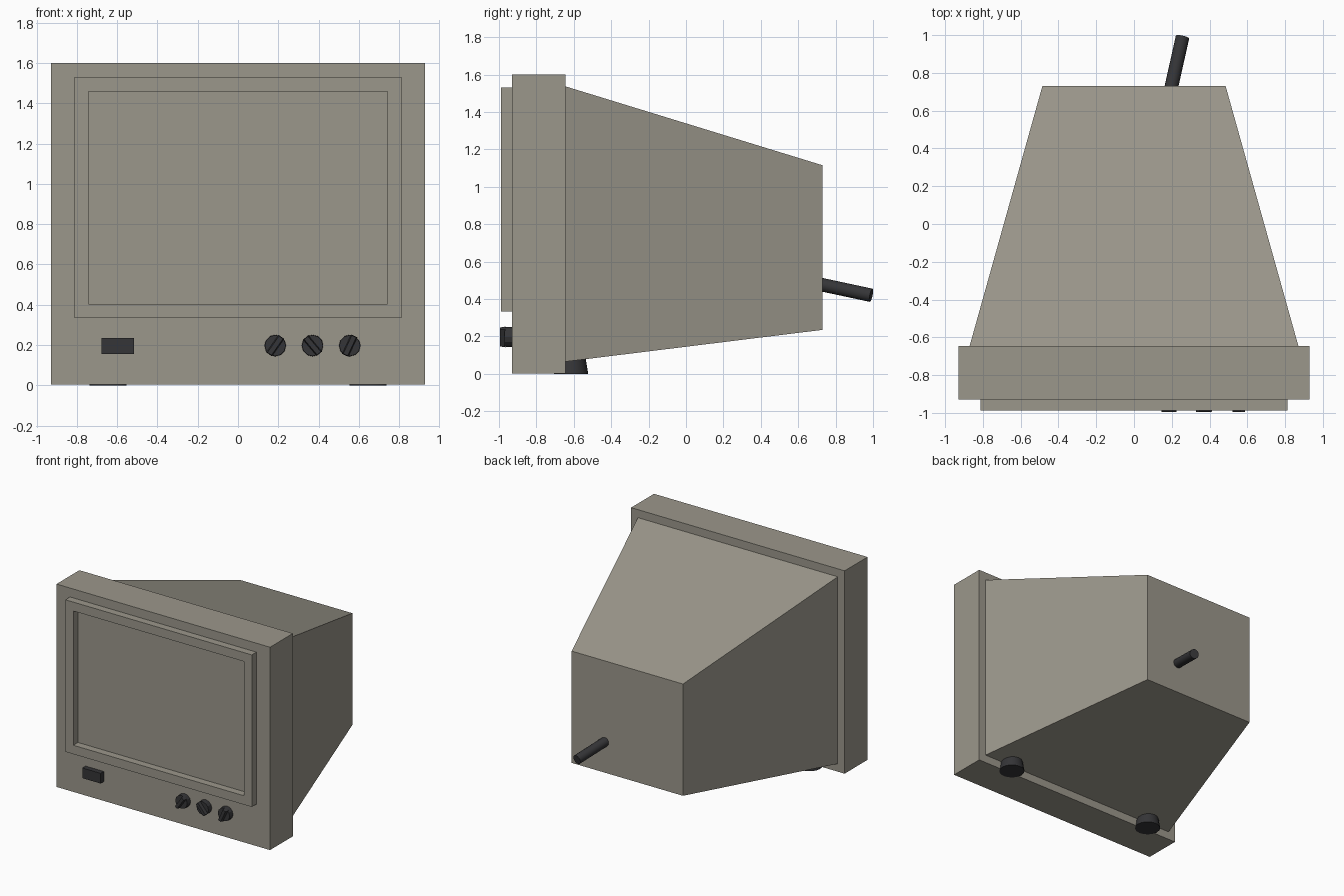
import bpy, bmesh, math
from mathutils import Vector

if "Cube" in bpy.data.objects:
    bpy.data.objects.remove(bpy.data.objects["Cube"])


def material(name, rgb):
    m = bpy.data.materials.new(name)
    m.diffuse_color = (*rgb, 1)
    m.use_nodes = True
    m.node_tree.nodes["Principled BSDF"].inputs["Base Color"].default_value = m.diffuse_color
    return m


CASE = material("case_beige", (0.33, 0.31, 0.26))
DARK = material("dark_plastic", (0.035, 0.035, 0.038))


def finish(name, bm, mat):
    bmesh.ops.recalc_face_normals(bm, faces=bm.faces)
    me = bpy.data.meshes.new(name)
    bm.to_mesh(me)
    bm.free()
    me.materials.append(mat)
    ob = bpy.data.objects.new(name, me)
    bpy.context.collection.objects.link(ob)
    return ob


def loft(name, a, b, mat):
    """Closed body between two rectangles, each (half width, y, z low, z high, x centre)."""
    bm = bmesh.new()
    rings = []
    for hw, y, z0, z1, cx in (a, b):
        rings.append([bm.verts.new((cx + sx * hw, y, z))
                      for sx, z in ((-1, z0), (1, z0), (1, z1), (-1, z1))])
        bm.faces.new(rings[-1])
    for i in range(4):
        j = (i + 1) % 4
        bm.faces.new((rings[0][i], rings[0][j], rings[1][j], rings[1][i]))
    return finish(name, bm, mat)


def rod(name, p, q, r1, r2, sides, mat):
    """Cylinder or cone from p to q."""
    p, q = Vector(p), Vector(q)
    bm = bmesh.new()
    bmesh.ops.create_cone(bm, cap_ends=True, segments=sides, radius1=r1,
                          radius2=r2, depth=(q - p).length)
    ob = finish(name, bm, mat)
    ob.rotation_mode = 'QUATERNION'
    ob.rotation_quaternion = (q - p).to_track_quat('Z', 'Y')
    ob.location = (p + q) / 2
    for f in ob.data.polygons:
        f.use_smooth = len(f.vertices) == 4 and sides > 12
    return ob


# Front housing and tapered rear shell
loft("front_housing", (0.93, -0.93, 0.003, 1.6, 0), (0.93, -0.645, 0.003, 1.6, 0), CASE)
loft("rear_shell", (0.87, -0.645, 0.065, 1.537, 0), (0.485, 0.73, 0.235, 1.115, 0), CASE)

# Raised screen surround; the housing face inside it is the screen
bm = bmesh.new()
rings = []
for hw, z0, z1, y in ((0.812, 0.333, 1.53, -0.93), (0.812, 0.333, 1.53, -0.988),
                      (0.743, 0.403, 1.46, -0.988), (0.743, 0.403, 1.46, -0.93)):
    rings.append([bm.verts.new((x, y, z))
                  for x, z in ((-hw, z0), (hw, z0), (hw, z1), (-hw, z1))])
for k in range(4):
    n = rings[(k + 1) % 4]
    for i in range(4):
        j = (i + 1) % 4
        bm.faces.new((rings[k][i], rings[k][j], n[j], n[i]))
finish("screen_surround", bm, CASE)

# Power button
loft("power_button", (0.08, -0.97, 0.155, 0.235, -0.597), (0.08, -0.92, 0.155, 0.235, -0.597), DARK)

# Control knobs: round base with a slanted grip bar
for i, (x, tilt) in enumerate(((0.185, 35), (0.37, -40), (0.555, 25))):
    rod(f"knob_base_{i + 1}", (x, -0.92, 0.197), (x, -0.97, 0.197), 0.054, 0.052, 12, DARK)
    grip = loft(f"knob_grip_{i + 1}", (0.012, -0.995, -0.05, 0.05, 0),
                (0.018, -0.965, -0.053, 0.053, 0), DARK)
    grip.rotation_euler.y = math.radians(tilt)
    grip.location = (x, 0, 0.197)

# Feet under the rear edge of the housing
for side, s in (("left", -1), ("right", 1)):
    rod(f"foot_{side}", (s * 0.645, -0.615, 0), (s * 0.645, -0.615, 0.085), 0.092, 0.078, 16, DARK)

# Cable stub
rod("cable", (0.192, 0.70, 0.482), (0.257, 0.99, 0.42), 0.036, 0.036, 16, DARK)
